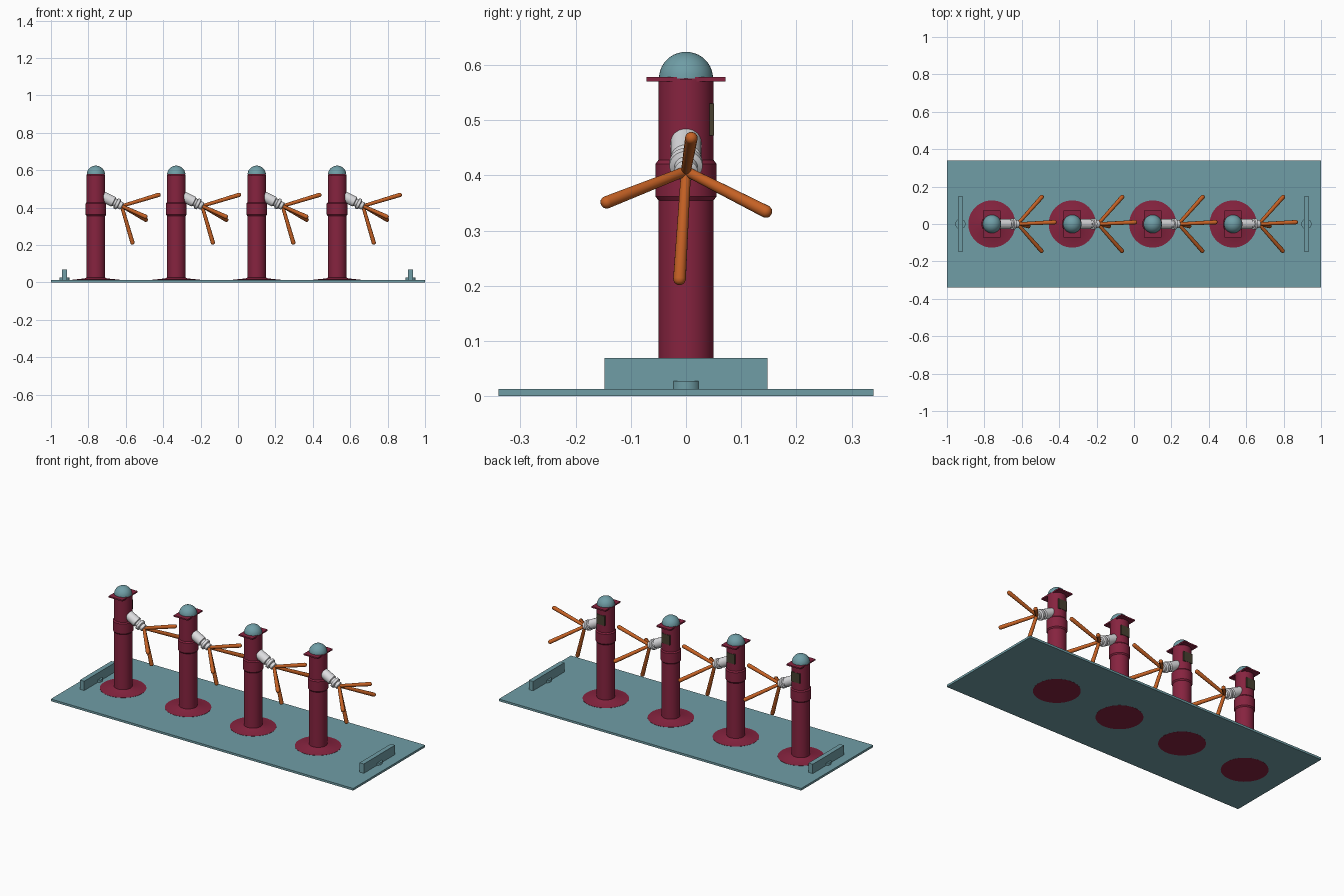
import bpy, bmesh, math
from mathutils import Vector, Matrix

if "Cube" in bpy.data.objects:
    bpy.data.objects.remove(bpy.data.objects["Cube"])


def material(name, rgb):
    m = bpy.data.materials.new(name)
    m.diffuse_color = (*rgb, 1)
    m.use_nodes = True
    m.node_tree.nodes["Principled BSDF"].inputs["Base Color"].default_value = m.diffuse_color
    return m


TEAL = material("muted teal", (0.16, 0.34, 0.38))
CRIMSON = material("crimson", (0.24, 0.017, 0.05))
ORANGE = material("burnt orange", (0.56, 0.12, 0.018))
WHITE = material("off white", (0.74, 0.74, 0.76))
GLASS = material("dark olive", (0.065, 0.052, 0.03))


def finish(bm, name, mat, smooth=True):
    bmesh.ops.recalc_face_normals(bm, faces=bm.faces[:])
    if smooth:
        for f in bm.faces:
            f.smooth = True
        for e in bm.edges:
            e.smooth = e.is_manifold and e.calc_face_angle(0) < math.radians(35)
    me = bpy.data.meshes.new(name)
    bm.to_mesh(me)
    bm.free()
    me.materials.append(mat)
    ob = bpy.data.objects.new(name, me)
    bpy.context.collection.objects.link(ob)
    return ob


def box(name, lo, hi, mat):
    bm = bmesh.new()
    lo, hi = Vector(lo), Vector(hi)
    mtx = Matrix.Translation((lo + hi) / 2) @ Matrix.Diagonal((*(hi - lo), 1))
    bmesh.ops.create_cube(bm, size=1, matrix=mtx)
    return finish(bm, name, mat, False)


def lathe(name, profile, mat, origin=(0, 0, 0), axis=(0, 0, 1), sides=40):
    """Revolve (radius, distance) points about an axis from origin."""
    bm = bmesh.new()
    rot = Vector((0, 0, 1)).rotation_difference(Vector(axis).normalized()).to_matrix()
    rings = []
    for r, h in profile:
        n = sides if r > 1e-6 else 1
        rings.append([bm.verts.new(Vector(origin) + rot @ Vector(
            (r * math.cos(2 * math.pi * i / sides), r * math.sin(2 * math.pi * i / sides), h)))
            for i in range(n)])
    for a, b in zip(rings, rings[1:]):
        for i in range(sides):
            j = (i + 1) % sides
            if len(a) == 1:
                bm.faces.new((a[0], b[j], b[i]))
            elif len(b) == 1:
                bm.faces.new((a[i], a[j], b[0]))
            else:
                bm.faces.new((a[i], a[j], b[j], b[i]))
    for ring in (rings[0], rings[-1]):
        if len(ring) > 1:
            bm.faces.new(ring)
    return finish(bm, name, mat)


# base plate with a low end bar on a round stud at each end
box("base_plate", (-1, -0.34, 0.0004), (1, 0.34, 0.013), TEAL)
for side, x in (("left", -0.928), ("right", 0.922)):
    box(side + "_end_bar", (x - 0.014, -0.148, 0.010), (x + 0.014, 0.148, 0.069), TEAL)
    lathe(side + "_bar_stud", [(0.027, 0.008), (0.027, 0.027)], TEAL, (x, 0, 0))

R = 0.05
dome = [(0.049 * math.cos(a), 0.576 + 0.048 * math.sin(a))
        for a in (math.pi / 2 * i / 10 for i in range(10))] + [(0, 0.624)]
tower = [(R, 0.01), (R, 0.355), (0.0555, 0.362), (0.0555, 0.421),
         (R, 0.428), (R, 0.574)]
nacelle = [(0.028, -0.14), (0.028, -0.05), (0.022, -0.046), (0.022, -0.036),
           (0.03, -0.034), (0.03, -0.02), (0.021, -0.016), (0.021, 0.0), (0.012, 0.006)]
tips = {"upper": (0.34, 0.010, 0.469), "lower": (0.197, -0.012, 0.208),
        "front": (0.268, -0.147, 0.350), "back": (0.27, 0.148, 0.333)}

for k in range(4):
    x = -0.76 + 0.43 * k
    n = str(k + 1)
    lathe("foot_disc_" + n, [(0.126, 0), (0.126, 0.014), (0.06, 0.021), (R, 0.026)],
          CRIMSON, (x, 0, 0), sides=48)
    lathe("tower_" + n, tower, CRIMSON, (x, 0, 0))
    box("cap_plate_" + n, (x - 0.046, -0.072, 0.570), (x + 0.046, 0.072, 0.578), CRIMSON)
    lathe("dome_" + n, dome, TEAL, (x, 0, 0))
    box("window_" + n, (x - 0.028, 0.043, 0.472), (x + 0.028, 0.051, 0.530), GLASS)
    # tilted nacelle and hub
    hub = Vector((x + 0.138, 0, 0.408))
    lathe("nacelle_" + n, nacelle, WHITE, hub, (0.89, 0, -0.455), 28)
    # four forward-coned rods
    for label, (tx, ty, tz) in tips.items():
        d = Vector((x + tx, ty, tz)) - hub
        L = d.length
        rod = [(0.009, 0), (0.0115, L - 0.004), (0.0095, L + 0.002), (0.005, L + 0.0055), (0, L + 0.0065)]
        lathe(label + "_blade_" + n, rod, ORANGE, hub, d, 16)
